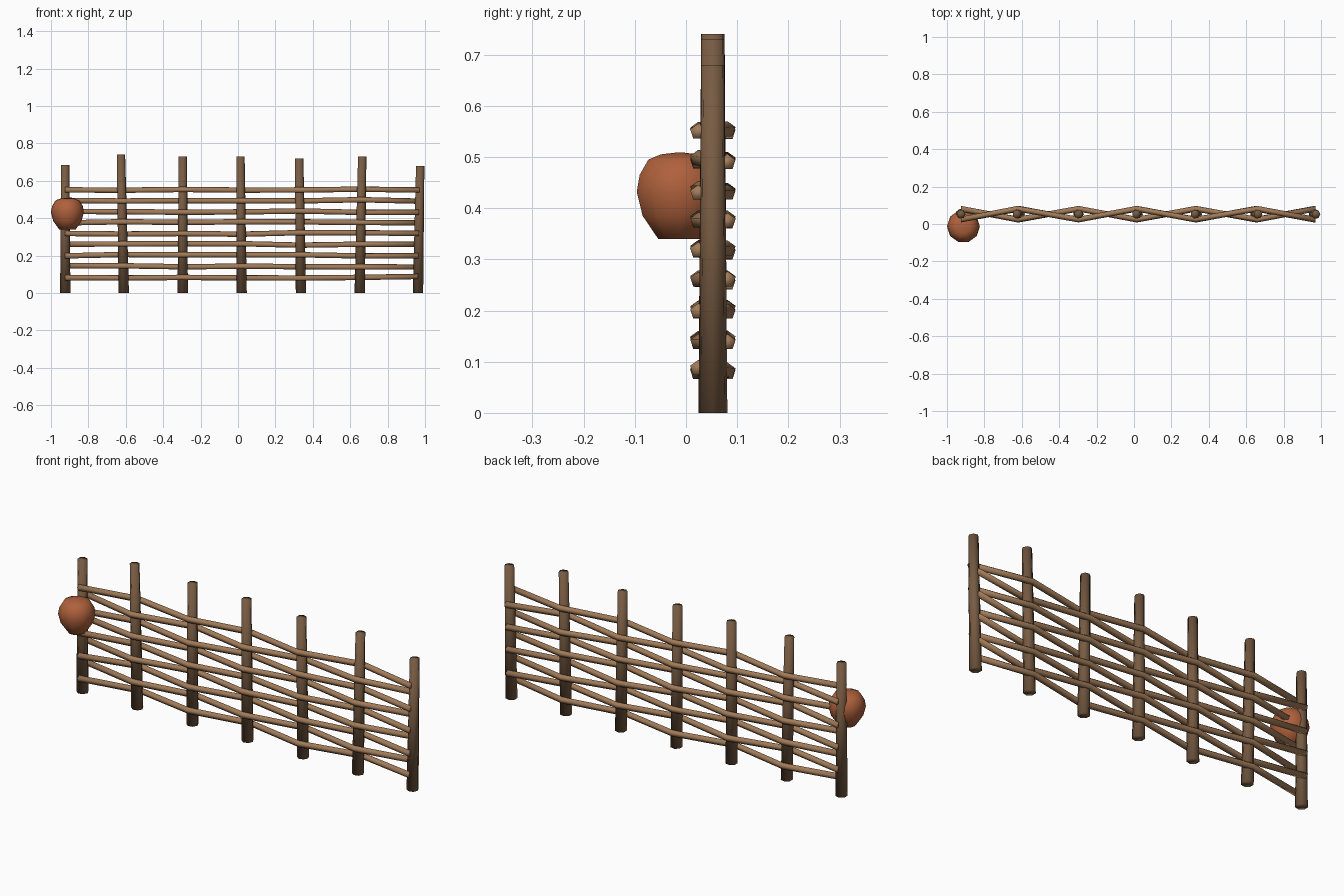
import bpy, bmesh, math, random
from mathutils import Vector

if "Cube" in bpy.data.objects:
    bpy.data.objects.remove(bpy.data.objects["Cube"])

random.seed(4)
Y0 = 0.0525  # fence line


def material(name, rgb):
    m = bpy.data.materials.new(name)
    m.diffuse_color = (*rgb, 1)
    m.use_nodes = True
    m.node_tree.nodes["Principled BSDF"].inputs["Base Color"].default_value = m.diffuse_color
    return m


POST = material("dark_wood", (0.185, 0.105, 0.055))
RAIL = material("light_wood", (0.36, 0.20, 0.10))
CLAY = material("terracotta", (0.43, 0.12, 0.045))


def skin(name, rings, mat):
    """Join equal-sized rings of points into a capped, smooth tube."""
    bm = bmesh.new()
    loops = [[bm.verts.new(p) for p in ring] for ring in rings]
    n = len(loops[0])
    for a, b in zip(loops, loops[1:]):
        for i in range(n):
            j = (i + 1) % n
            bm.faces.new((a[i], a[j], b[j], b[i]))
    bm.faces.new(loops[0][::-1])
    bm.faces.new(loops[-1])
    bmesh.ops.recalc_face_normals(bm, faces=bm.faces[:])
    for f in bm.faces:
        f.smooth = True
    me = bpy.data.meshes.new(name)
    bm.to_mesh(me)
    bm.free()
    me.materials.append(mat)
    ob = bpy.data.objects.new(name, me)
    bpy.context.collection.objects.link(ob)
    return ob


def flat_ring(c, r, n):
    return [Vector(c) + Vector((r * math.cos(2 * math.pi * i / n),
                                r * math.sin(2 * math.pi * i / n), 0)) for i in range(n)]


# upright stakes: bottom x, top x, height
stakes = [(-0.925, -0.925, 0.685), (-0.612, -0.627, 0.74), (-0.297, -0.296, 0.73),
          (0.018, 0.012, 0.73), (0.335, 0.326, 0.72), (0.649, 0.663, 0.73),
          (0.961, 0.973, 0.68)]
for i, (xb, xt, h) in enumerate(stakes):
    skin(f"stake_{i + 1}", [flat_ring((xb, Y0, 0), 0.029, 7),
                            flat_ring((xt, Y0, h), 0.0235, 7)], POST)

# woven rods: pass in front of and behind alternate stakes
R = 0.016
for k in range(9):
    z0 = 0.083 + k * 0.0585
    rings = []
    for i, (xb, xt, h) in enumerate(stakes):
        z = z0 + random.uniform(-0.005, 0.005)
        x = xb + (xt - xb) * z / h
        y = Y0 + (0.029 if (i + k) % 2 else -0.029)
        rings.append([(x, y + R * math.cos(math.radians(18 + 72 * s)),
                       z + R * math.sin(math.radians(18 + 72 * s))) for s in range(5)])
    skin(f"woven_rod_{k + 1}", rings, RAIL)

# rounded clay pot hung upside down on the first stake
profile = [(0.044, 0.34), (0.076, 0.385), (0.088, 0.432), (0.082, 0.465),
           (0.064, 0.495), (0.038, 0.505), (0.004, 0.509)]
skin("clay_pot", [flat_ring((-0.912, -0.0125, z), r, 10) for r, z in profile], CLAY)
